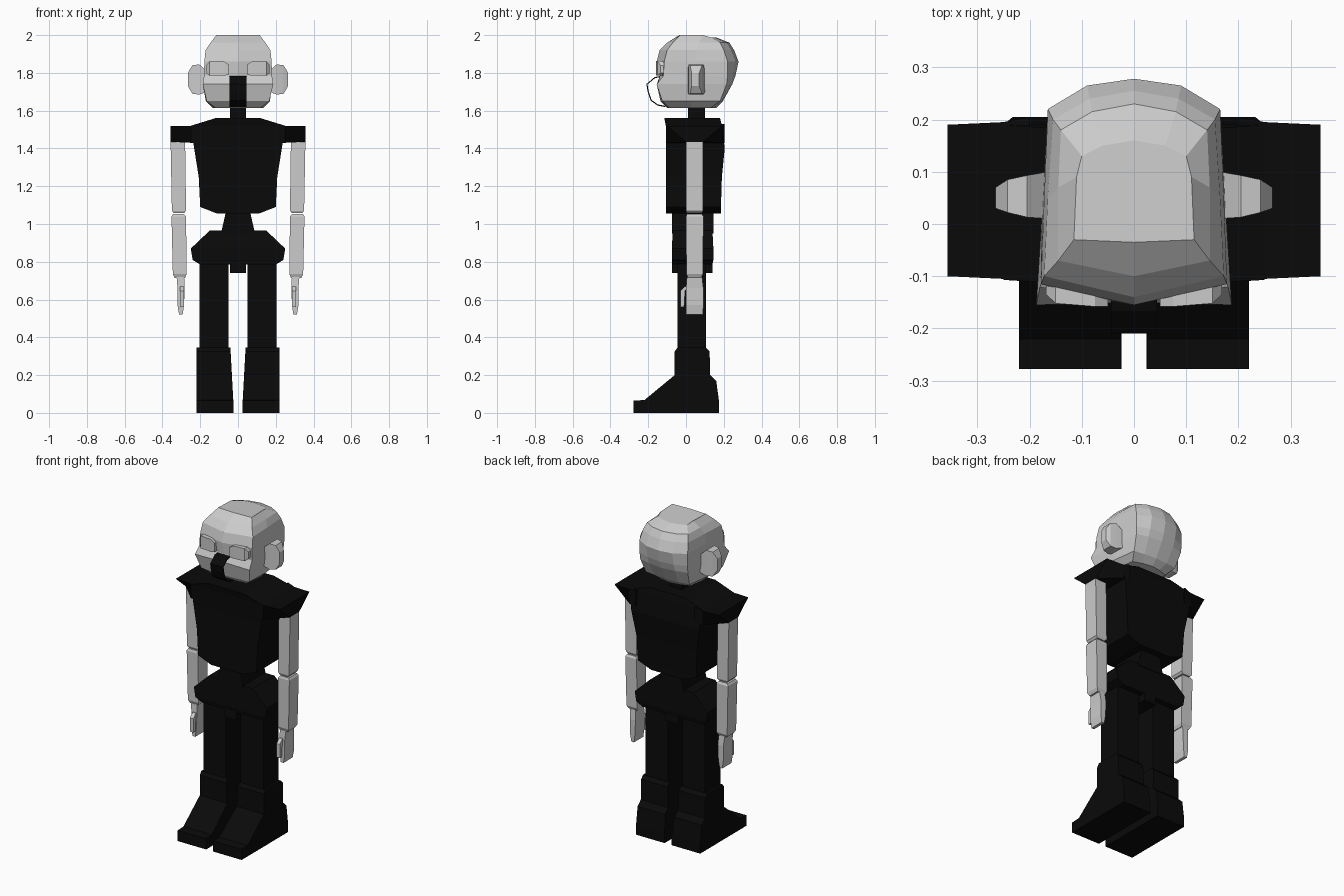
import bpy, bmesh


def material(name, v):
    m = bpy.data.materials.new(name)
    m.diffuse_color = (v, v, v, 1)
    return m


GREY = material("pale grey", 0.6)
BLACK = material("black", 0.003)


def loft(name, rings, mat, caps=True, closed=True, flip=False):
    """Skin a row of equal-length point rings; flip reflects the part in x."""
    bm = bmesh.new()
    s = -1 if flip else 1
    rows = [[bm.verts.new((s * x, y, z)) for x, y, z in r] for r in rings]
    n = len(rows[0])
    for a, b in zip(rows, rows[1:]):
        for i in range(n if closed else n - 1):
            j = (i + 1) % n
            bm.faces.new((a[i], a[j], b[j], b[i]))
    if caps:
        bm.faces.new(rows[0])
        bm.faces.new(rows[-1])
    bmesh.ops.recalc_face_normals(bm, faces=bm.faces)
    me = bpy.data.meshes.new(name)
    bm.to_mesh(me)
    bm.free()
    me.materials.append(mat)
    ob = bpy.data.objects.new(name, me)
    bpy.context.collection.objects.link(ob)
    return ob


def pair(name, rings, mat):
    loft(name + "_left", rings, mat)
    loft(name + "_right", rings, mat, flip=True)


def rect(x0, x1, y0, y1, z):
    return [(x0, y0, z), (x1, y0, z), (x1, y1, z), (x0, y1, z)]


def side_rect(x, y0, y1, z0, z1):
    return [(x, y0, z0), (x, y1, z0), (x, y1, z1), (x, y0, z1)]


def stack(levels):
    """Centred rectangles: z, half width, front y, back y."""
    return [rect(-h, h, a, b, z) for z, h, a, b in levels]


# Torso, waist, hips and neck
loft("torso", stack([(1.055, .11, -.105, .185), (1.09, .2, -.105, .185),
                     (1.25, .208, -.105, .19), (1.40, .232, -.105, .205),
                     (1.52, .25, -.107, .19), (1.56, .12, -.115, .18)]), BLACK)
loft("waist", stack([(.95, .09, -.075, .145), (1.06, .065, -.075, .145)]), BLACK)
loft("hips", stack([(.785, .2, -.07, .14), (.81, .24, -.075, .145),
                    (.87, .25, -.075, .145), (.965, .15, -.07, .14)]), BLACK)
loft("crotch", stack([(.74, .042, -.075, .14), (.80, .042, -.075, .14)]), BLACK)
loft("neck", stack([(1.55, .042, .01, .10), (1.64, .042, .01, .10)]), BLACK)

# Shoulder pads, tapering underneath at the tip
pair("shoulder_pad", [side_rect(.20, -.105, .205, 1.43, 1.53),
                      side_rect(.25, -.105, .195, 1.43, 1.52),
                      [(.357, 0, 1.435), (.357, .09, 1.435),
                       (.357, .19, 1.52), (.357, -.10, 1.52)]], BLACK)

# Arms
pair("upper_arm", [rect(.285, .34, .005, .085, 1.058), rect(.275, .35, 0, .09, 1.07),
                   rect(.28, .357, 0, .09, 1.44)], GREY)
pair("forearm", [rect(.28, .335, .01, .08, .715), rect(.272, .345, .002, .09, .735),
                 rect(.275, .352, 0, .092, 1.04), rect(.285, .345, .005, .085, 1.052)], GREY)
pair("hand", [rect(.293, .312, .0, .09, .52), rect(.286, .32, 0, .092, .57),
              rect(.282, .32, 0, .092, .66), rect(.285, .325, .005, .085, .72)], GREY)
pair("thumb", [rect(.285, .308, -.03, -.01, .56), rect(.285, .308, -.03, -.005, .645),
               rect(.285, .308, -.005, .01, .67)], GREY)

# Legs and boots
pair("leg", [rect(.05, .205, -.045, .105, .32), rect(.05, .205, -.045, .105, .80)], BLACK)
boot = [(.175, 0), (.175, .06), (.16, .17), (.128, .2), (.125, .325), (.105, .345),
        (-.045, .345), (-.06, .325), (-.06, .2), (-.22, .068), (-.278, .065), (-.278, 0)]
pair("boot", [[(.024 + .055 * max(z - .05, 0), y, z) for y, z in boot],
              [(.22, y, z) for y, z in boot]], BLACK)


# Head: each level lists z, front y, half outline points, back y
def head_ring(z, front, half, back, drop=0):
    right = [(x, y, z - (drop if i > 1 else 0)) for i, (x, y) in enumerate(half)]
    left = [(-x, y, h) for x, y, h in reversed(right)]
    return [(0, front, z)] + right + [(0, back, z - drop)] + left


loft("head", [
    head_ring(1.615, -.10, [(.12, -.09), (.135, .03), (.12, .13), (.06, .15)], .16),
    head_ring(1.65, -.135, [(.165, -.125), (.17, .03), (.15, .18), (.08, .19)], .195),
    head_ring(1.74, -.15, [(.187, -.155), (.175, .04), (.163, .215), (.09, .235)], .245),
    head_ring(1.785, -.138, [(.18, -.12), (.175, .04), (.165, .22), (.09, .25)], .262),
    head_ring(1.86, -.155, [(.178, -.115), (.172, .05), (.165, .22), (.09, .265)], .278),
    head_ring(1.92, -.14, [(.172, -.10), (.165, .05), (.155, .20), (.085, .24)], .255),
    head_ring(1.96, -.10, [(.145, -.07), (.145, .07), (.14, .18), (.08, .215)], .23),
    head_ring(2.0, -.035, [(.115, -.03), (.11, .09), (.10, .13), (.06, .15)], .16, .012),
], GREY)

# Ears and eyes
pair("ear", [side_rect(.165, .01, .10, 1.70, 1.81), side_rect(.205, .013, .093, 1.685, 1.845),
             side_rect(.242, .022, .085, 1.69, 1.84), side_rect(.265, .03, .07, 1.73, 1.80)], GREY)
pair("eye", [side_rect(.05, -.158, -.11, 1.79, 1.845), side_rect(.075, -.158, -.11, 1.785, 1.862),
             side_rect(.15, -.152, -.10, 1.785, 1.862), side_rect(.168, -.135, -.10, 1.80, 1.84)], GREY)

# Thin hose strap bowing out from nose to chin
path = [(-.14, 1.78), (-.165, 1.775), (-.207, 1.74), (-.20, 1.70),
        (-.185, 1.655), (-.15, 1.63), (-.11, 1.622)]
strap = loft("face_strap", [[(-.044, y, z), (.044, y, z)] for y, z in path],
             BLACK, caps=False, closed=False)
thick = strap.modifiers.new("thickness", 'SOLIDIFY')
thick.thickness = .006
thick.offset = 0
